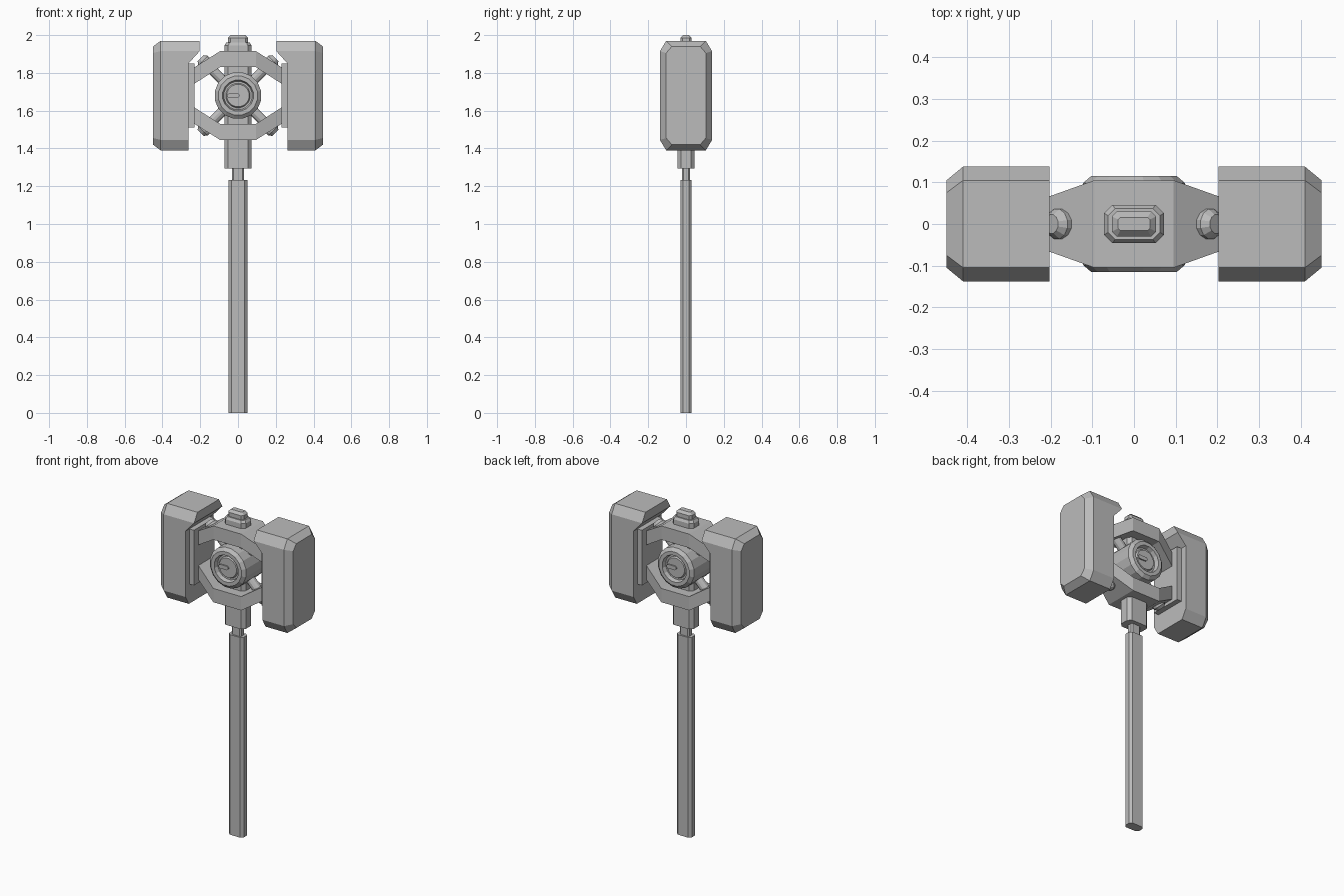
import bpy, bmesh, math
from mathutils import Matrix, Vector

if "Cube" in bpy.data.objects:
    bpy.data.objects.remove(bpy.data.objects["Cube"])

steel = bpy.data.materials.new("grey_steel")
steel.use_nodes = True
GREY = (0.5, 0.5, 0.5, 1)
steel.diffuse_color = GREY
steel.node_tree.nodes["Principled BSDF"].inputs["Base Color"].default_value = GREY

CENTRE = 1.68  # height of the head's middle


def loft(name, rings, matrix=Matrix()):
    """Skin a row of rings; each cap is a strip between opposite ring points."""
    bm = bmesh.new()
    loops = [[bm.verts.new(matrix @ Vector(p)) for p in ring] for ring in rings]
    n = len(loops[0])
    for a, b in zip(loops, loops[1:]):
        for i in range(n):
            j = (i + 1) % n
            bm.faces.new((a[i], a[j], b[j], b[i]))
    for cap in (loops[0], loops[-1]):
        for i in range(n // 2 - 1):
            bm.faces.new((cap[i], cap[i + 1], cap[n - 2 - i], cap[n - 1 - i]))
    bmesh.ops.recalc_face_normals(bm, faces=bm.faces)
    mesh = bpy.data.meshes.new(name)
    bm.to_mesh(mesh)
    bm.free()
    mesh.materials.append(steel)
    obj = bpy.data.objects.new(name, mesh)
    bpy.context.collection.objects.link(obj)
    return obj


def octagon(hx, hy, z, cut):
    """Chamfered rectangle lying flat at height z."""
    half = [(hx - cut, hy), (hx, hy - cut), (hx, cut - hy), (hx - cut, -hy)]
    return [(x, y, z) for x, y in half] + [(-x, y, z) for x, y in reversed(half)]


def circle(r, z, sides):
    steps = [(i + 0.5) * math.tau / sides for i in range(sides)]
    return [(r * math.cos(a), r * math.sin(a), z) for a in steps]


def turned(name, profile, sides, matrix):
    return loft(name, [circle(r, z, sides) for r, z in profile], matrix)


def box(name, centre, size):
    x, y, z = (s / 2 for s in size)
    rings = [[(-x, -y, h), (-x, y, h), (x, y, h), (x, -y, h)] for h in (-z, z)]
    return loft(name, rings, Matrix.Translation(centre))


# Shaft, neck, collar and top cap
loft("handle", [octagon(0.05, 0.03, z, 0.015) for z in (0, 1.233)])
loft("neck", [octagon(0.032, 0.02, z, 0.008) for z in (1.22, 1.31)])
loft("collar", [octagon(0.072, 0.046, 1.295, 0.02), octagon(0.072, 0.046, 1.945, 0.02),
                octagon(0.062, 0.037, 1.96, 0.017)])
loft("top_cap", [octagon(0.053, 0.03, 1.95, 0.012), octagon(0.053, 0.03, 1.985, 0.012),
                 octagon(0.038, 0.016, 2.0, 0.005)])


# Striking blocks, with an overhanging lip at the upper inner edge
def block_ring(side, x, lip_x, ys, zs):
    half = list(zip(ys, zs))
    ring = half + [(-y, z) for y, z in reversed(half)]
    return [(side * (lip_x if z > 1.9 else x), y, z) for y, z in ring]


for side, word in ((1, "left"), (-1, "right")):
    ys = (0.105, 0.138, 0.138, 0.138, 0.105)
    zs = (1.97, 1.915, 1.85, 1.445, 1.39)
    end_ys = (0.075, 0.105, 0.105, 0.105, 0.075)
    end_zs = (1.94, 1.905, 1.85, 1.455, 1.42)
    loft(word + "_striking_block", [block_ring(side, 0.262, 0.203, ys, zs),
                                    block_ring(side, 0.41, 0.41, ys, zs),
                                    block_ring(side, 0.45, 0.45, end_ys, end_zs)])
    box(word + "_mounting_plate", (side * 0.25, 0, CENTRE), (0.04, 0.2, 0.34))

# Bent bands above and below the hub
for sign, word in ((1, "upper"), (-1, "lower")):
    rings = []
    for x, y, low, high in ((-0.235, 0.055, 0.06, 0.147), (-0.095, 0.105, 0.15, 0.235),
                            (0.095, 0.105, 0.15, 0.235), (0.235, 0.055, 0.06, 0.147)):
        low, high = CENTRE + sign * low, CENTRE + sign * high
        rings.append([(x, -y, low), (x, -y, high), (x, y, high), (x, y, low)])
    loft(word + "_band", rings)

# Hub with a recessed dial on front and back
to_front = Matrix.Translation((0, 0, CENTRE)) @ Matrix.Rotation(math.pi / 2, 4, "X")
face = [(0.125, 0.098), (0.105, 0.115), (0.083, 0.115), (0.076, 0.09),
        (0.066, 0.09), (0.06, 0.1)]
turned("hub", [(r, -z) for r, z in reversed(face)] + face, 16, to_front)
for sign, word in ((-1, "front"), (1, "back")):
    slot = Matrix.Translation((sign * 0.025, sign * 0.1, CENTRE)) @ Matrix.Rotation(math.pi / 2, 4, "X")
    loft(word + "_dial_bar", [octagon(0.032, 0.012, z, 0.008) for z in (-0.008, 0.008)], slot)

# Diagonal rods ending in chamfered bolt heads
for i in range(4):
    aim = Matrix.Translation((0, 0, CENTRE)) @ Matrix.Rotation(math.pi / 4 + i * math.pi / 2, 4, "Y")
    turned("diagonal_rod_%d" % (i + 1), [(0.027, 0.08), (0.027, 0.25)], 12, aim)
    turned("bolt_head_%d" % (i + 1), [(0.037, 0.232), (0.037, 0.262), (0.023, 0.28)], 12, aim)
